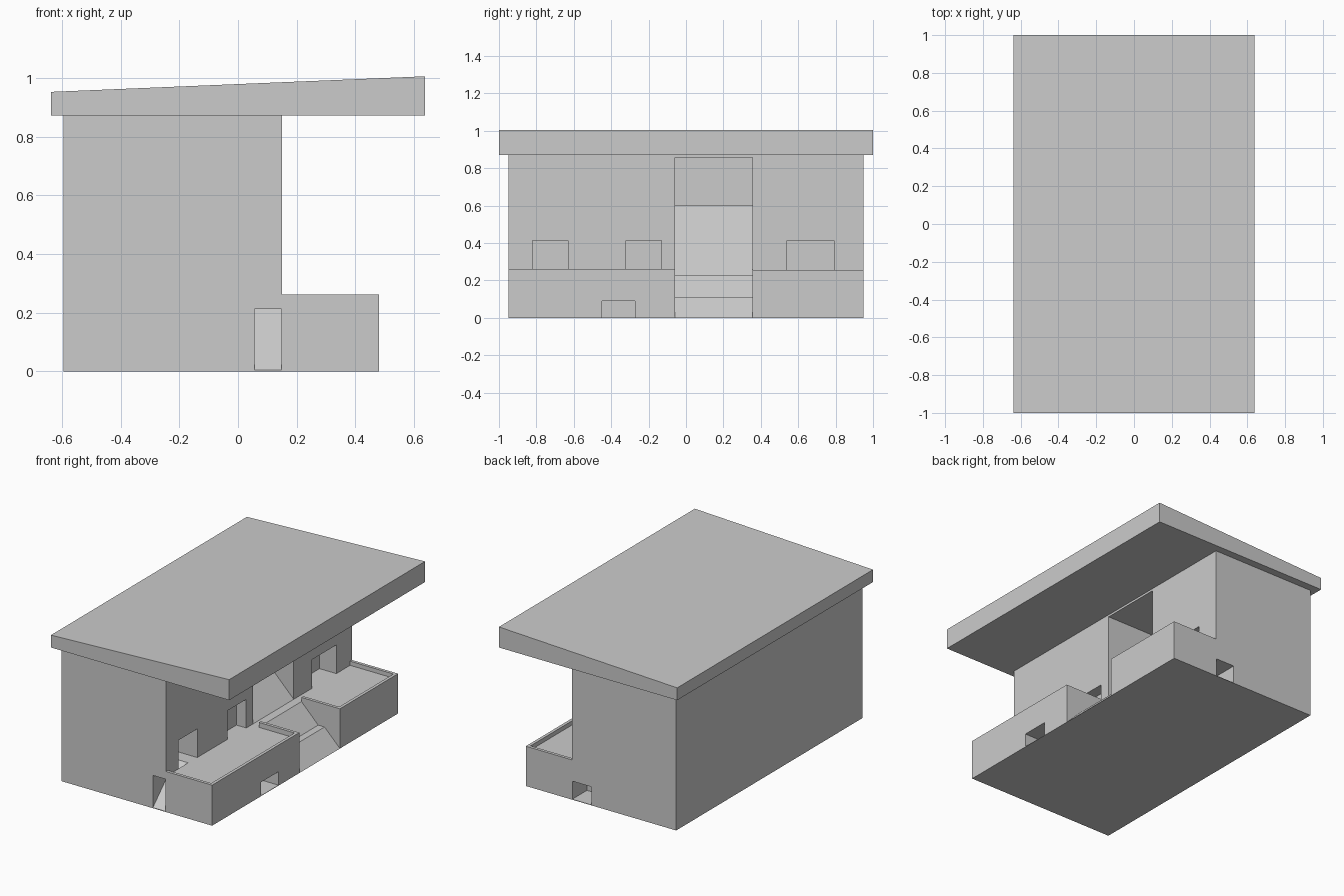
import bpy, bmesh

if "Cube" in bpy.data.objects:
    bpy.data.objects.remove(bpy.data.objects["Cube"])


def prism(name, pts, axis, a, b):
    """Extrude a 2D profile along x (pts are y,z) or y (pts are x,z)."""
    bm = bmesh.new()
    place = (lambda p, t: (t, p[0], p[1])) if axis == 'x' else (lambda p, t: (p[0], t, p[1]))
    lo = [bm.verts.new(place(p, a)) for p in pts]
    hi = [bm.verts.new(place(p, b)) for p in pts]
    bm.faces.new(lo)
    bm.faces.new(hi)
    n = len(pts)
    for i in range(n):
        j = (i + 1) % n
        bm.faces.new((lo[i], lo[j], hi[j], hi[i]))
    bmesh.ops.recalc_face_normals(bm, faces=bm.faces)
    me = bpy.data.meshes.new(name)
    bm.to_mesh(me)
    bm.free()
    ob = bpy.data.objects.new(name, me)
    bpy.context.collection.objects.link(ob)
    return ob


def box(name, x, y, z):
    return prism(name, [(x[0], z[0]), (x[1], z[0]), (x[1], z[1]), (x[0], z[1])], 'y', *y)


def cut(target, cutter):
    """Subtract the cutter, apply, and remove it."""
    mod = target.modifiers.new("cut", 'BOOLEAN')
    mod.operation = 'DIFFERENCE'
    mod.solver = 'EXACT'
    mod.object = cutter
    cutter.hide_render = True
    bpy.context.view_layer.objects.active = target
    bpy.ops.object.modifier_apply(modifier=mod.name)
    bpy.data.objects.remove(cutter, do_unlink=True)


WALL, FRONT, DECK = 0.15, 0.48, 0.23
GAP = (-0.06, 0.355)          # stairway between the two terraces

# Sloped roof slab
prism("roof", [(-0.637, 0.872), (0.637, 0.872), (0.637, 1.005), (-0.637, 0.952)], 'y', -1, 1)

# Main building
body = box("main_building", (-0.595, WALL), (-0.95, 0.95), (0, 0.872))

# Tall stairway recess with upper landing
cut(body, prism("recess", [(0.3, DECK), (WALL, DECK), (-0.22, 0.6), (-0.4, 0.6),
                           (-0.4, 0.858), (0.3, 0.858)], 'y', *GAP))

# Terrace doorways
for y0, y1, inner in ((-0.82, -0.63, 0.01), (-0.32, -0.13, 0.08), (0.54, 0.79, 0.03)):
    cut(body, box("doorway", (inner, 0.3), (y0, y1), (DECK, 0.415)))

# Side passage rising from the front door to the first terrace doorway
cut(body, prism("passage", [(-1, 0.004), (-0.95, 0.004), (-0.72, DECK), (-0.7, DECK + .005),
                            (-0.7, 0.33), (-0.82, 0.33), (-0.9, 0.212), (-1, 0.212)],
                'x', 0.057, WALL - 0.002))

# Small door at the back end
cut(body, box("back_door", (0.01, WALL - 0.002), (0.8, 1.1), (0.003, 0.12)))

# Terraces with a low parapet, open to the stair landing next to the wall
for name, y0, y1, top in (("left_terrace", -0.95, GAP[0], 0.262),
                          ("right_terrace", GAP[1], 0.95, 0.257)):
    t = box(name, (WALL, FRONT), (y0, y1), (0, top))
    cut(t, box("tray", (0.1, FRONT - 0.02), (y0 + 0.02, y1 - 0.02), (DECK, 0.5)))
    side = GAP[0] if y0 < -0.5 else GAP[1]
    cut(t, box("opening", (0.1, 0.205), (side - 0.04, side + 0.04), (DECK, 0.5)))
    if name == "left_terrace":
        cut(t, box("low_door", (0.36, 0.6), (-0.45, -0.272), (0.003, 0.09)))

# Lower stairway ramps and landings
prism("stair_ramp", [(WALL, 0), (FRONT, 0), (0.37, 0.11), (0.325, 0.11), (0.205, DECK),
                     (WALL, DECK)], 'y', *GAP)
